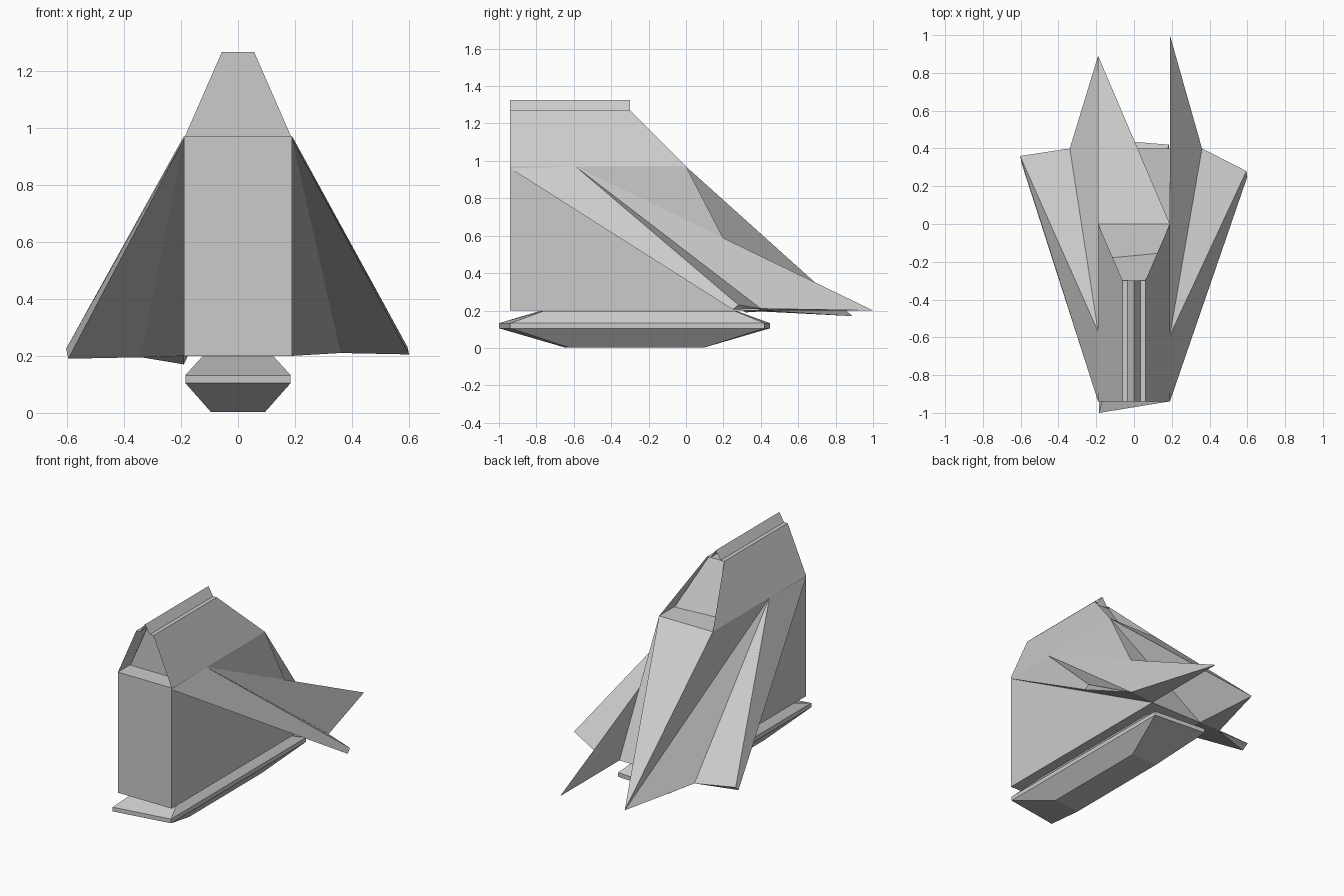
import bpy, bmesh

if "Cube" in bpy.data.objects:
    bpy.data.objects.remove(bpy.data.objects["Cube"])


def make(name, verts, faces, smooth=False, closed=True):
    me = bpy.data.meshes.new(name)
    bm = bmesh.new()
    vs = [bm.verts.new(v) for v in verts]
    for f in faces:
        bm.faces.new([vs[i] for i in f])
    if closed:
        bmesh.ops.recalc_face_normals(bm, faces=bm.faces)
    bm.to_mesh(me)
    bm.free()
    ob = bpy.data.objects.new(name, me)
    bpy.context.collection.objects.link(ob)
    if smooth:
        bpy.ops.object.select_all(action='DESELECT')
        ob.select_set(True)
        bpy.context.view_layer.objects.active = ob
        bpy.ops.object.shade_smooth_by_angle(angle=0.52)
    return ob


def loft(name, rings):
    """Closed stack of four-cornered rings."""
    verts = [v for r in rings for v in r]
    faces = [(0, 1, 2, 3), tuple(len(verts) - 4 + i for i in range(4))]
    for k in range(len(rings) - 1):
        for i in range(4):
            j = (i + 1) % 4
            faces.append((4 * k + i, 4 * k + j, 4 * k + 4 + j, 4 * k + 4 + i))
    return make(name, verts, faces)


def ring(x, front_l, front_r, back_l, back_r, z):
    return [(-x, front_l, z), (x, front_r, z), (x, back_r, z), (-x, back_l, z)]


# Main hull: box with sloped back, left side pulled out to a pointed tail
W = 0.19
make("hull",
     [(-W, -.94, .2), (-W, -.94, .97), (-W, 0, .97), (-W, .89, .17), (-W, .4, .2),
      (W, -.94, .2), (W, -.94, .97), (W, 0, .97), (W, .4, .2)],
     [(0, 5, 6, 1), (1, 6, 7, 2), (0, 4, 8, 5), (0, 1, 2, 3, 4), (5, 8, 7, 6),
      (2, 7, 3), (7, 4, 3), (7, 8, 4)], smooth=True)

# Roof shell: open-ended sheet with a small hollow tent along the ridge
half = [(.19, .97, 0), (.06, 1.27, -.3), (.035, 1.27, -.3)]
profile = half + [(0, 1.325, -.3)] + [(-x, z, y) for x, z, y in reversed(half)]
rv = [p for x, z, y in profile for p in ((x, -.94, z), (x, y, z))]
make("roof_shell", rv,
     [(2 * i, 2 * i + 1, 2 * i + 3, 2 * i + 2) for i in range(len(profile) - 1)],
     closed=False)

# Recessed filler that closes the roof at both ends
loft("roof_filler", [ring(.186, -.82, -.82, -.185, -.15, .97),
                     ring(.057, -.82, -.82, -.31, -.31, 1.265)])


# Side wings: folded wedges running from the hull top to the low rear tips
def wing(name, s, apex_y, tip_low, tip_high, notch, tail):
    pts = [(W, -.94, .96), (W, apex_y, .97), tip_low, tip_high, notch, tail, (W, .4, .2)]
    make(name, [(s * x, y, z) for x, y, z in pts],
         [(0, 1, 3, 2), (1, 4, 3), (1, 5, 4), (0, 2, 4), (2, 3, 4),
          (0, 4, 6), (6, 4, 5), (0, 6, 5, 1)])


wing("right_wing", 1, -.59, (.6, .25, .205), (.595, .28, .23),
     (.36, .4, .21), (W, 1.0, .2))
wing("left_wing", -1, -.57, (.595, .32, .19), (.603, .36, .225),
     (.34, .4, .195), (W, .89, .17))

# Keel slab: bevelled block slightly skewed under the hull
loft("keel", [ring(.095, -.65, -.63, .1, .1, .003),
              ring(.185, -1.0, -.94, .45, .42, .105),
              ring(.185, -1.0, -.94, .45, .42, .132),
              ring(.125, -.78, -.76, .27, .26, .198)])
